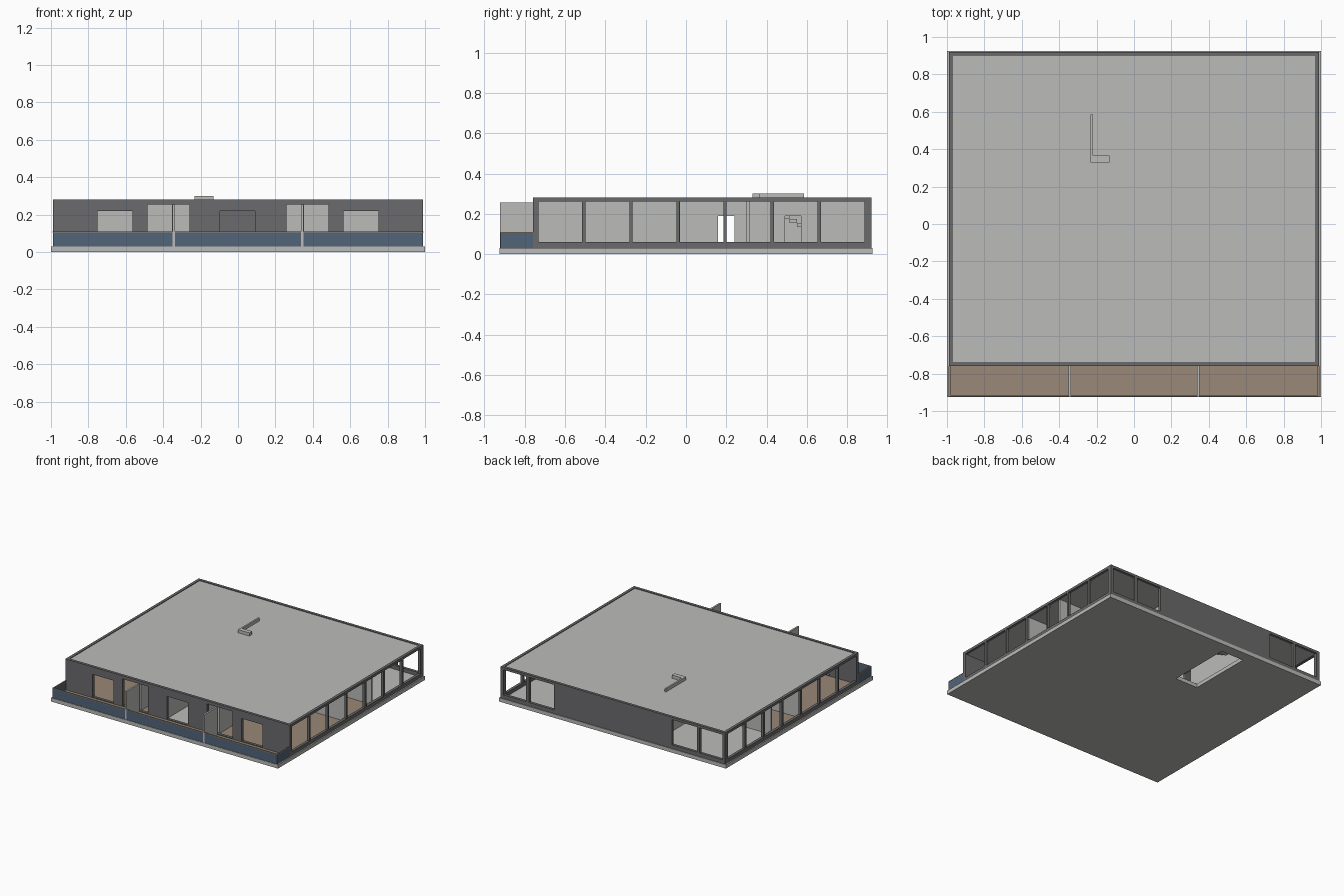
import bpy, bmesh

cube = bpy.data.objects.get("Cube")
if cube:
    bpy.data.objects.remove(cube, do_unlink=True)


def material(name, rgb):
    m = bpy.data.materials.new(name)
    m.use_nodes = True
    m.diffuse_color = (*rgb, 1)
    m.node_tree.nodes["Principled BSDF"].inputs["Base Color"].default_value = (*rgb, 1)
    return m


LIGHT = material("light_grey", (0.50, 0.50, 0.485))
DARK = material("dark_grey", (0.145, 0.143, 0.15))
TAN = material("tan_floor", (0.32, 0.25, 0.185))
BLUE = material("slate_blue", (0.085, 0.13, 0.19))


def panel(name, axis, a, b, t, mat, holes=()):
    """Plate spanning a and b, t thick along axis, with rectangular holes (a0, a1, b0, b1)."""
    place = {"x": lambda u, v: (t[0], u, v),
             "y": lambda u, v: (u, t[0], v),
             "z": lambda u, v: (u, v, t[0])}[axis]
    us = sorted({*a, *(h[i] for h in holes for i in (0, 1))})
    vs = sorted({*b, *(h[i] for h in holes for i in (2, 3))})
    bm = bmesh.new()
    grid = {}

    def vert(u, v):
        if (u, v) not in grid:
            grid[u, v] = bm.verts.new(place(u, v))
        return grid[u, v]

    for u0, u1 in zip(us, us[1:]):
        for v0, v1 in zip(vs, vs[1:]):
            cu, cv = (u0 + u1) / 2, (v0 + v1) / 2
            if not any(h[0] < cu < h[1] and h[2] < cv < h[3] for h in holes):
                bm.faces.new([vert(u0, v0), vert(u1, v0), vert(u1, v1), vert(u0, v1)])
    ext = bmesh.ops.extrude_face_region(bm, geom=bm.faces[:], use_keep_orig=True)
    depth = ["xyz"[i] == axis and t[1] - t[0] or 0 for i in range(3)]
    bmesh.ops.translate(bm, vec=depth,
                        verts=[g for g in ext["geom"] if isinstance(g, bmesh.types.BMVert)])
    bmesh.ops.recalc_face_normals(bm, faces=bm.faces[:])
    me = bpy.data.meshes.new(name)
    bm.to_mesh(me)
    bm.free()
    me.materials.append(mat)
    ob = bpy.data.objects.new(name, me)
    bpy.context.scene.collection.objects.link(ob)
    return ob


def box(name, x, y, z, mat):
    return panel(name, "z", x, y, z, mat)


FRONT, BACK, SIDE = -0.76, 0.92, 0.99
FLOOR, TOP, ROOF = 0.03, 0.28, 0.275
T = 0.022

# Floor slabs, with the stairwell cut through
STAIRWELL = (-0.33, -0.13, 0.32, 0.84)
panel("floor_slab", "z", (-1, 1), (FRONT, 0.925), (0, FLOOR), LIGHT, [STAIRWELL])
box("balcony_slab", (-1, 1), (-0.925, FRONT), (0, FLOOR), LIGHT)

# Front wall: windows and doors mirrored about the centre
front_holes = [(-0.095, 0.09, 0.04, 0.22)]
for lo, hi, head in ((0.565, 0.75, 0.22), (0.26, 0.485, 0.255)):
    front_holes += [(lo, hi, 0.04, head), (-hi, -lo, 0.04, head)]
panel("front_wall", "y", (-SIDE, SIDE), (FLOOR, TOP), (FRONT, FRONT + T), DARK, front_holes)

# Back wall with corner windows
back_holes = []
for lo, hi in ((0.52, 0.74), (0.765, 0.965)):
    back_holes += [(lo, hi, 0.06, 0.26), (-hi, -lo, 0.06, 0.26)]
panel("back_wall", "y", (-SIDE, SIDE), (FLOOR, TOP), (BACK - T, BACK), DARK, back_holes)

# Glazing frames along both sides
pitch = 0.2335
bays = [(-0.732 + i * pitch, -0.732 + i * pitch + 0.217, 0.06, 0.26) for i in range(7)]
for name, s in (("left", 1), ("right", -1)):
    t = sorted((s * SIDE, s * (SIDE - T)))
    panel(name + "_window_frame", "x", (FRONT + T, BACK - T), (FLOOR, TOP), t, DARK, bays)

# Roof deck set inside the wall tops
box("roof_deck", (-SIDE + T, SIDE - T), (FRONT + T, BACK - T), (0.262, ROOF), LIGHT)

# Interior partitions and room floors
UP = (FLOOR, 0.262)
DOOR = (0.16, 0.24, 0.035, 0.19)
for name, s in (("left", 1), ("right", -1)):
    def span(lo, hi):
        return sorted((s * lo, s * hi))
    doors = [DOOR, (0.49, 0.57, 0.035, 0.19)] if s > 0 else [DOOR]
    panel(name + "_long_partition", "x", (FRONT + T, BACK - T), UP, span(0.338, 0.352), LIGHT, doors)
    panel(name + "_hall_partition", "x", (FRONT + T, -0.045), UP, span(0.11, 0.122), LIGHT)
    panel(name + "_middle_partition", "y", span(0.11, 0.968), UP, (-0.045, -0.031), LIGHT)
    panel(name + "_rear_partition", "y", span(0.352, 0.968), UP, (0.3, 0.314), LIGHT)
    box(name + "_front_room_floor", span(0.122, 0.338), (FRONT + T, -0.045), (FLOOR, 0.035), TAN)
    box(name + "_side_room_floor", span(0.352, 0.968), (FRONT + T, 0.3), (FLOOR, 0.035), TAN)

    # Balcony divider fin and end parapet
    box(name + "_balcony_divider", span(0.337, 0.351), (-0.924, FRONT), (FLOOR, 0.255), LIGHT)
    box(name + "_parapet", span(0.983, SIDE), (-0.914, FRONT), (FLOOR, 0.104), BLUE)
    box(name + "_parapet_cap", span(0.982, 0.991), (-0.913, FRONT), (0.104, 0.11), TAN)

# Balcony deck and front parapet
box("balcony_deck", (-0.983, 0.983), (-0.914, FRONT), (FLOOR, 0.034), TAN)
box("front_parapet", (-SIDE, SIDE), (-0.921, -0.914), (FLOOR, 0.104), BLUE)
box("front_parapet_cap", (-0.991, 0.991), (-0.922, -0.913), (0.104, 0.11), TAN)

# Stair rising towards the hall
STEPS = 12
run, rise = 0.46 / STEPS, 0.23 / STEPS
for i in range(STEPS):
    y, z = 0.82 - i * run, 0.02 + i * rise
    box("stair_step", (-0.215, -0.14), (y - run, y), (z, z + rise), LIGHT)

# Stair guard walls rising above the roof
box("stair_guard_long", (-0.232, -0.219), (0.33, 0.585), (0.2, 0.3), LIGHT)
box("stair_guard_short", (-0.219, -0.13), (0.33, 0.365), (0.2, 0.3), LIGHT)
